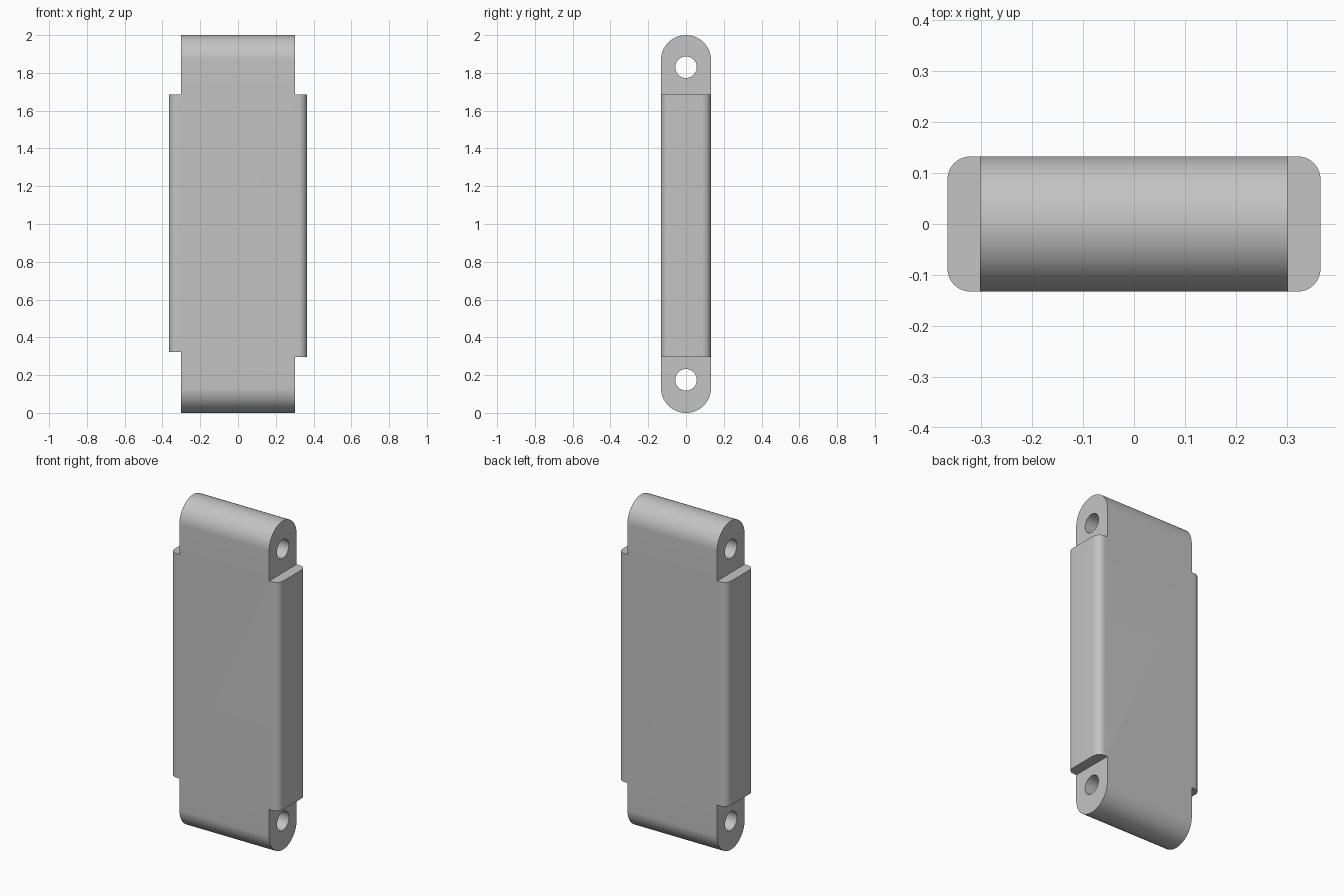
import bpy, bmesh
from math import radians

cube = bpy.data.objects.get("Cube")
if cube:
    bpy.data.objects.remove(cube, do_unlink=True)

HEIGHT, HALF_DEPTH = 2.0, 0.1325
CORE, WING = 0.302, 0.366            # half widths
WING_TOP, LEFT_BOTTOM, RIGHT_BOTTOM = 1.685, 0.295, 0.322

grey = bpy.data.materials.new("plain_grey")
grey.use_nodes = True
grey.diffuse_color = (0.55, 0.55, 0.55, 1)
grey.node_tree.nodes["Principled BSDF"].inputs["Base Color"].default_value = grey.diffuse_color

# Block outline: a core with a stepped wing on each side
outline = [(-CORE, 0), (CORE, 0), (CORE, LEFT_BOTTOM), (WING, LEFT_BOTTOM),
           (WING, WING_TOP), (CORE, WING_TOP), (CORE, HEIGHT), (-CORE, HEIGHT),
           (-CORE, WING_TOP), (-WING, WING_TOP), (-WING, RIGHT_BOTTOM), (-CORE, RIGHT_BOTTOM)]
bm = bmesh.new()
front = bm.faces.new([bm.verts.new((x, -HALF_DEPTH, z)) for x, z in outline])
extruded = bmesh.ops.extrude_face_region(bm, geom=[front])["geom"]
for v in extruded:
    if isinstance(v, bmesh.types.BMVert):
        v.co.y = HALF_DEPTH
bmesh.ops.recalc_face_normals(bm, faces=bm.faces)


def round_edges(test, radius, segments):
    """Round every edge whose two ends both pass the test and share one depth."""
    edges = [e for e in bm.edges
             if abs(e.verts[0].co.y - e.verts[1].co.y) < 0.01
             and all(test(v.co) for v in e.verts)]
    bmesh.ops.bevel(bm, geom=edges, offset=radius, segments=segments,
                    profile=0.5, affect='EDGES')


# Rounded wing corners, then fully round ends
round_edges(lambda c: abs(c.x) > WING - 0.001, 0.045, 10)
round_edges(lambda c: c.z < 0.001, HALF_DEPTH - 0.0003, 20)
round_edges(lambda c: c.z > HEIGHT - 0.001, HALF_DEPTH - 0.0003, 20)

mesh = bpy.data.meshes.new("block")
bm.to_mesh(mesh)
bm.free()
mesh.materials.append(grey)
block = bpy.data.objects.new("block", mesh)
bpy.context.collection.objects.link(block)

# Pin holes through both ends
for name, z in (("lower_hole", 0.175), ("upper_hole", 1.83)):
    bpy.ops.mesh.primitive_cylinder_add(vertices=48, radius=0.057, depth=1,
                                        location=(0, 0, z), rotation=(0, radians(90), 0))
    cutter = bpy.context.object
    cutter.name = name
    cutter.hide_render = True
    cutter.data.materials.append(grey)
    cut = block.modifiers.new(name, 'BOOLEAN')
    cut.operation, cut.solver, cut.object = 'DIFFERENCE', 'EXACT', cutter
    bpy.context.view_layer.objects.active = block
    bpy.ops.object.modifier_apply(modifier=cut.name)
    bpy.data.objects.remove(cutter, do_unlink=True)

bpy.ops.object.select_all(action='DESELECT')
block.select_set(True)
bpy.context.view_layer.objects.active = block
bpy.ops.object.shade_smooth_by_angle(angle=radians(30))
